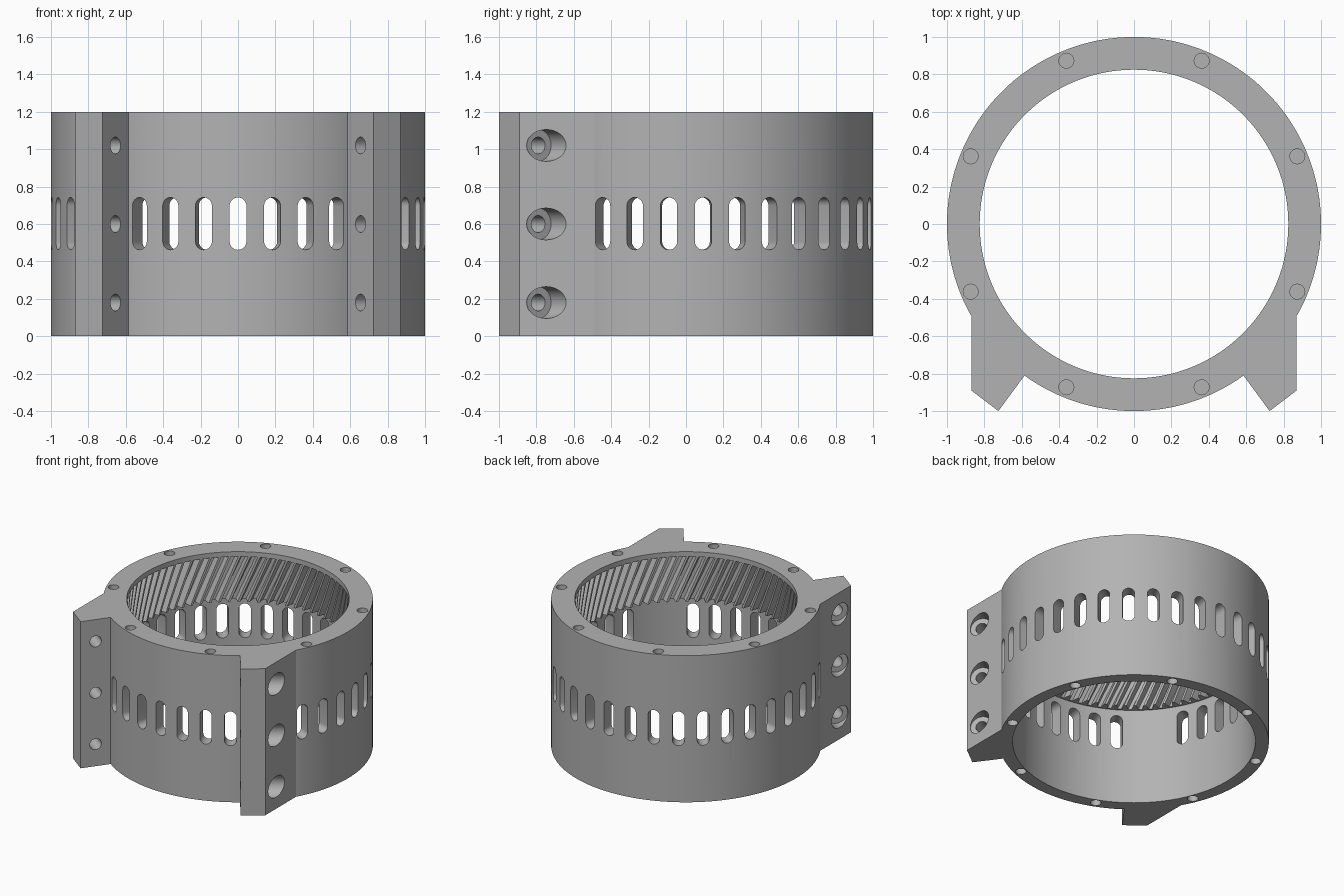
import bpy, bmesh, math
from math import sin, cos, pi, radians
from mathutils import Matrix, Vector

if "Cube" in bpy.data.objects:
    bpy.data.objects.remove(bpy.data.objects["Cube"])

H = 1.2            # housing height
BORE = 0.9         # lower bore radius
LIP = 0.825        # top opening radius
TEETH = 72

grey = bpy.data.materials.new("plain grey")
grey.use_nodes = True
grey.diffuse_color = (0.45, 0.45, 0.45, 1)
grey.node_tree.nodes["Principled BSDF"].inputs["Base Color"].default_value = (0.45, 0.45, 0.45, 1)


def loft(bm, rings):
    """Skin a stack of equal-length loops and cap both ends."""
    loops = [[bm.verts.new(p) for p in ring] for ring in rings]
    n = len(loops[0])
    for a, b in zip(loops, loops[1:]):
        for i in range(n):
            j = (i + 1) % n
            bm.faces.new((a[i], a[j], b[j], b[i]))
    bm.faces.new(loops[0][::-1])
    bm.faces.new(loops[-1])


def prism(bm, outline, start, end, matrix=Matrix()):
    loft(bm, [[matrix @ Vector((x, y, z)) for x, y in outline] for z in (start, end)])


def circle(r, n=32):
    return [(r * cos(2 * pi * i / n), r * sin(2 * pi * i / n)) for i in range(n)]


def make(name, bm):
    bmesh.ops.recalc_face_normals(bm, faces=bm.faces)
    mesh = bpy.data.meshes.new(name)
    bm.to_mesh(mesh)
    bm.free()
    mesh.materials.append(grey)
    ob = bpy.data.objects.new(name, mesh)
    bpy.context.collection.objects.link(ob)
    return ob


def cut(target, bm):
    cutter = make("cutter", bm)
    cutter.hide_render = True
    mod = target.modifiers.new("cut", 'BOOLEAN')
    mod.operation, mod.solver, mod.object = 'DIFFERENCE', 'EXACT', cutter
    bpy.context.view_layer.objects.active = target
    bpy.ops.object.modifier_apply(modifier=mod.name)
    bpy.data.objects.remove(cutter)


def aim(origin, direction):
    rot = Vector(direction).to_track_quat('Z', 'Y').to_matrix().to_4x4()
    return Matrix.Translation(origin) @ rot


# Housing outline: round ring with a clamping lug on each side of the front
lug = [(0.585, -0.81), (0.725, -1.0), (0.87, -0.89), (0.87, -0.49)]
front_arc = [(cos(radians(a)), sin(radians(a))) for a in range(-90, -54, 2)]
back_arc = [(cos(radians(a)), sin(radians(a))) for a in range(-28, 91, 2)]
half = front_arc + lug + back_arc
outline = half + [(-x, y) for x, y in half[-2:0:-1]]
bm = bmesh.new()
prism(bm, outline, 0, H)
housing = make("gear_housing", bm)

# Smooth lower bore
bm = bmesh.new()
prism(bm, circle(BORE, 180), -0.1, 0.79)
cut(housing, bm)

# Slanted internal teeth, twisted up the bore
bm = bmesh.new()
rings = []
for k in range(9):
    z = 0.75 + 0.41 * k / 8
    twist = -0.2 * k / 8
    ring = []
    for i in range(TEETH):
        for part, r in ((0, 0.828), (0.25, 0.828), (0.45, 0.885), (0.8, 0.885)):
            a = 2 * pi * (i + part) / TEETH + twist
            ring.append((r * cos(a), r * sin(a), z))
    rings.append(ring)
loft(bm, rings)
cut(housing, bm)

# Top opening
bm = bmesh.new()
prism(bm, circle(LIP, 180), 1.1, 1.3)
cut(housing, bm)

# Vent slots around the wall, skipped behind the lugs
STEPS = 34
arc = [radians(15 * i) for i in range(13)]
slot = [(0.045 * cos(a), 0.095 + 0.045 * sin(a)) for a in arc]
slot += [(-x, -y) for x, y in slot]
bm = bmesh.new()
for k in range(STEPS):
    if k in (4, 5, STEPS - 4, STEPS - 5):
        continue
    a = -pi / 2 + 2 * pi * k / STEPS
    frame = Matrix.Rotation(a, 4, 'Z') @ Matrix(((0, 0, 1, 0), (1, 0, 0, 0), (0, 1, 0, 0.602), (0, 0, 0, 1)))
    prism(bm, slot, 0.85, 1.1, frame)
cut(housing, bm)

# Blind screw holes in both end faces
bm = bmesh.new()
for i in range(8):
    a = radians(22.5 + 45 * i)
    spot = Matrix.Translation((0.945 * cos(a), 0.945 * sin(a), 0))
    prism(bm, circle(0.04, 24), -0.1, 0.25, spot)
    prism(bm, circle(0.04, 24), H - 0.25, H + 0.1, spot)
cut(housing, bm)

# Clamp bolt holes through the lugs, then their counterbores
for radius, start, end in ((0.045, -0.1, 0.4), (0.085, 0.194, 0.5)):
    bm = bmesh.new()
    for side in (-1, 1):
        for z in (0.18, 0.6, 1.02):
            frame = aim((side * 0.655, -0.905, z), (side * 0.805, 0.593, 0))
            prism(bm, circle(radius), start, end, frame)
    cut(housing, bm)

# Shading
bpy.ops.object.select_all(action='DESELECT')
housing.select_set(True)
bpy.context.view_layer.objects.active = housing
bpy.ops.object.shade_smooth_by_angle(angle=radians(25))
